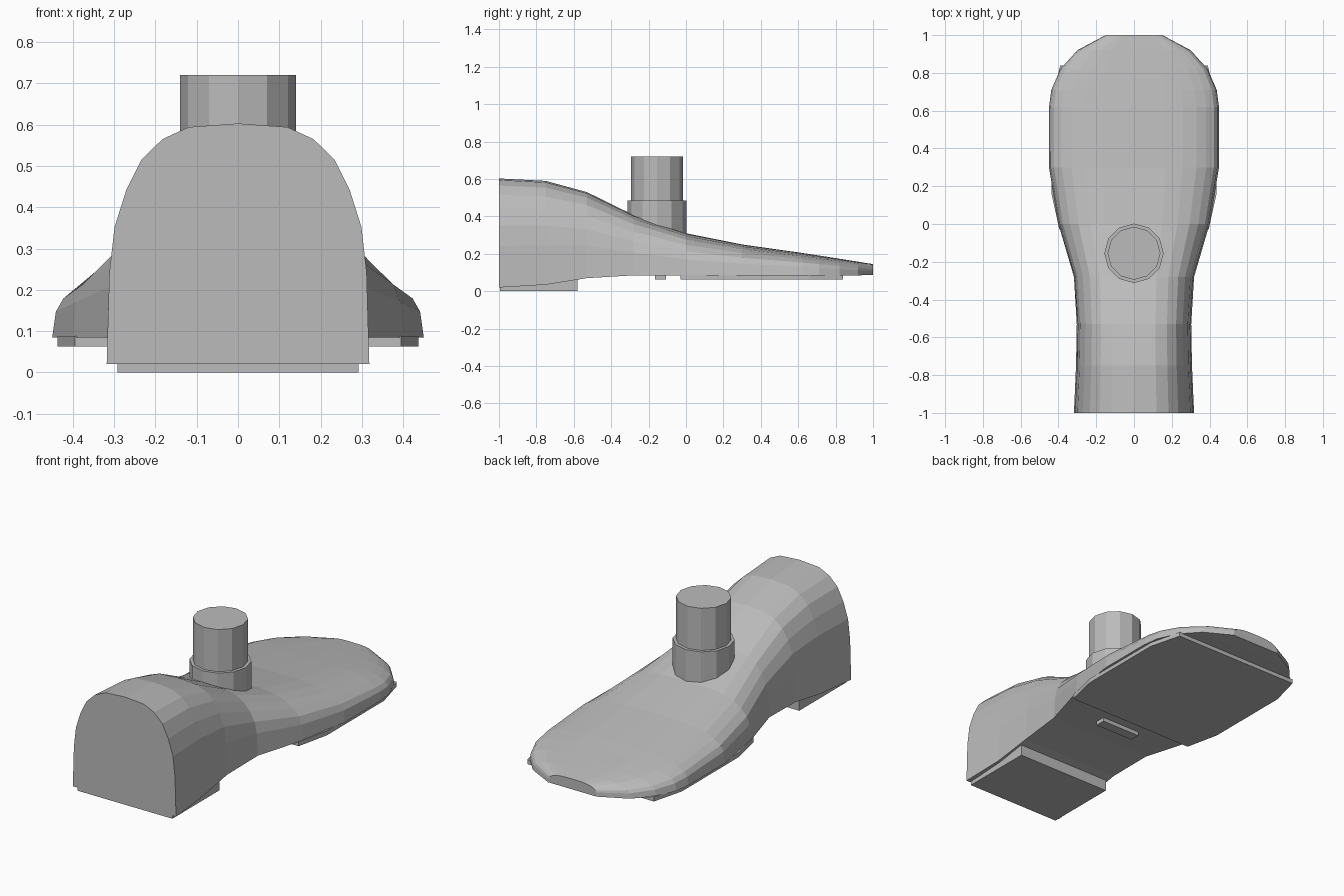
import bpy, bmesh, math

if "Cube" in bpy.data.objects:
    bpy.data.objects.remove(bpy.data.objects["Cube"])

grey = bpy.data.materials.new("plain grey")
grey.diffuse_color = (0.5, 0.5, 0.5, 1)
grey.use_nodes = True
grey.node_tree.nodes["Principled BSDF"].inputs["Base Color"].default_value = grey.diffuse_color


def finish(name, bm):
    bmesh.ops.recalc_face_normals(bm, faces=bm.faces[:])
    mesh = bpy.data.meshes.new(name)
    bm.to_mesh(mesh)
    bm.free()
    mesh.materials.append(grey)
    ob = bpy.data.objects.new(name, mesh)
    bpy.context.collection.objects.link(ob)
    return ob


def loft(name, rings):
    """Skin a list of equal-length closed rings and cap both ends."""
    bm = bmesh.new()
    rows = [[bm.verts.new(p) for p in r] for r in rings]
    n = len(rows[0])
    for a, b in zip(rows, rows[1:]):
        for i in range(n):
            j = (i + 1) % n
            bm.faces.new((a[i], a[j], b[j], b[i]))
    bm.faces.new(rows[0])
    bm.faces.new(rows[-1])
    return finish(name, bm)


def plate(name, half_outline, z0, z1):
    """Flat plate from right-hand (x, y) outline points, mirrored in x."""
    pts = half_outline + [(-x, y) for x, y in reversed(half_outline)]
    return loft(name, [[(x, y, z) for x, y in pts] for z in (z0, z1)])


def post(name, radius, z0, z1, sides=12):
    ring = [(radius * math.cos(math.tau * i / sides),
             radius * math.sin(math.tau * i / sides) - 0.155) for i in range(sides)]
    return loft(name, [[(x, y, z) for x, y in ring] for z in (z0, z1)])


# Foot-shaped body: one arch section scaled along y
arch = [(1, 0), (.98, .38), (.94, .57), (.85, .725), (.735, .85), (.575, .935), (.375, .985), (0, 1)]
arch += [(-x, z) for x, z in reversed(arch[:-1])]
# y, half width, bottom, top
stations = [(-1, .318, .02, .603), (-.75, .307, .035, .59), (-.53, .303, .07, .53),
            (-.28, .318, .085, .407), (0, .4, .085, .31), (.3, .45, .085, .25),
            (.62, .45, .085, .205), (.71, .438, .085, .191), (.82, .39, .085, .174),
            (.92, .3, .085, .158), (1, .15, .087, .145)]
loft("body", [[(x * w, y, b + z * (t - b)) for x, z in arch] for y, w, b, t in stations])

# Upright post and collar
post("post_collar", .157, .2, .485)
post("post", .14, .3, .72)

# Underside pads
plate("heel_pad", [(.292, -.995), (.292, -.58)], 0, .075)
plate("toe_pad", [(.395, -.03), (.437, .16), (.437, .66), (.39, .84)], .063, .088)
plate("arch_bar", [(.12, -.165), (.12, -.108)], .063, .09)
